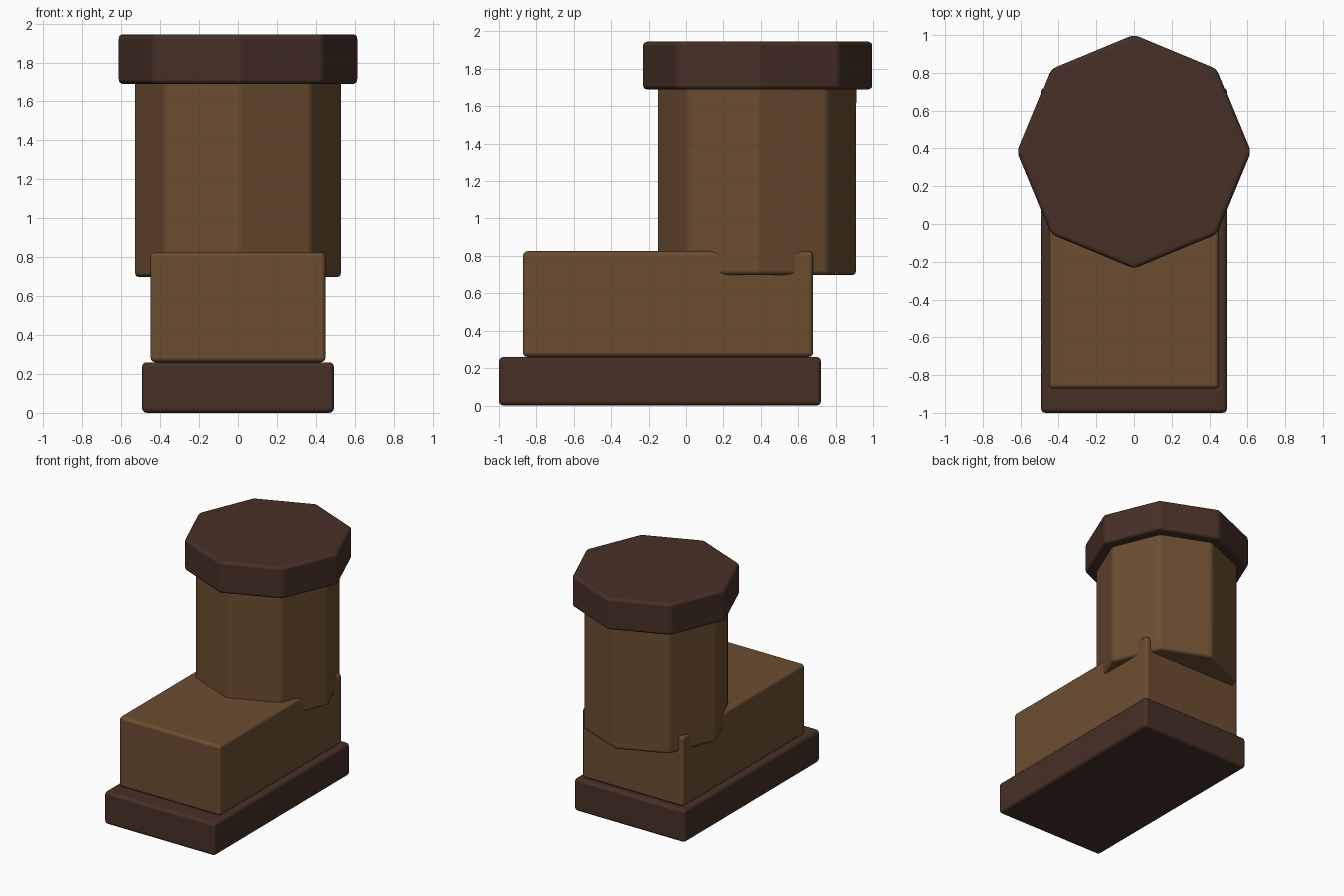
import bpy, math

if "Cube" in bpy.data.objects:
    bpy.data.objects.remove(bpy.data.objects["Cube"])


def srgb(*c):
    return [((v / 255 + 0.055) / 1.055) ** 2.4 for v in c] + [1.0]


def material(name, colour):
    m = bpy.data.materials.new(name)
    m.diffuse_color = colour
    m.use_nodes = True
    m.node_tree.nodes["Principled BSDF"].inputs["Base Color"].default_value = m.diffuse_color
    return m


leather = material("brown leather", srgb(107, 77, 48))
trim = material("dark brown trim", srgb(70, 47, 38))


def finish(name, mat, bevel):
    """Name, colour and softly round the edges of the active part."""
    ob = bpy.context.object
    ob.name = name
    ob.data.materials.append(mat)
    bpy.ops.object.transform_apply(location=False, rotation=False, scale=True)
    bpy.ops.object.shade_smooth()
    mod = ob.modifiers.new("soft edges", 'BEVEL')
    mod.width = bevel
    mod.segments = 3
    mod.limit_method = 'ANGLE'
    mod.angle_limit = math.radians(30)
    mod.harden_normals = True


def box(name, mat, half_x, y0, y1, z0, z1):
    bpy.ops.mesh.primitive_cube_add(size=1, location=(0, (y0 + y1) / 2, (z0 + z1) / 2))
    bpy.context.object.scale = (2 * half_x, y1 - y0, z1 - z0)
    finish(name, mat, 0.025)


def octagon(name, mat, radius, y, z0, z1):
    bpy.ops.mesh.primitive_cylinder_add(vertices=8, radius=radius, depth=z1 - z0,
                                        location=(0, y, (z0 + z1) / 2))
    finish(name, mat, 0.025)


# Sole and foot
box("sole", trim, 0.493, -1.0, 0.722, 0.0, 0.26)
box("foot", leather, 0.45, -0.872, 0.68, 0.26, 0.825)

# Leg shaft and top cuff
octagon("shaft", leather, 0.535, 0.38, 0.697, 1.72)
octagon("cuff", trim, 0.619, 0.383, 1.69, 1.945)
